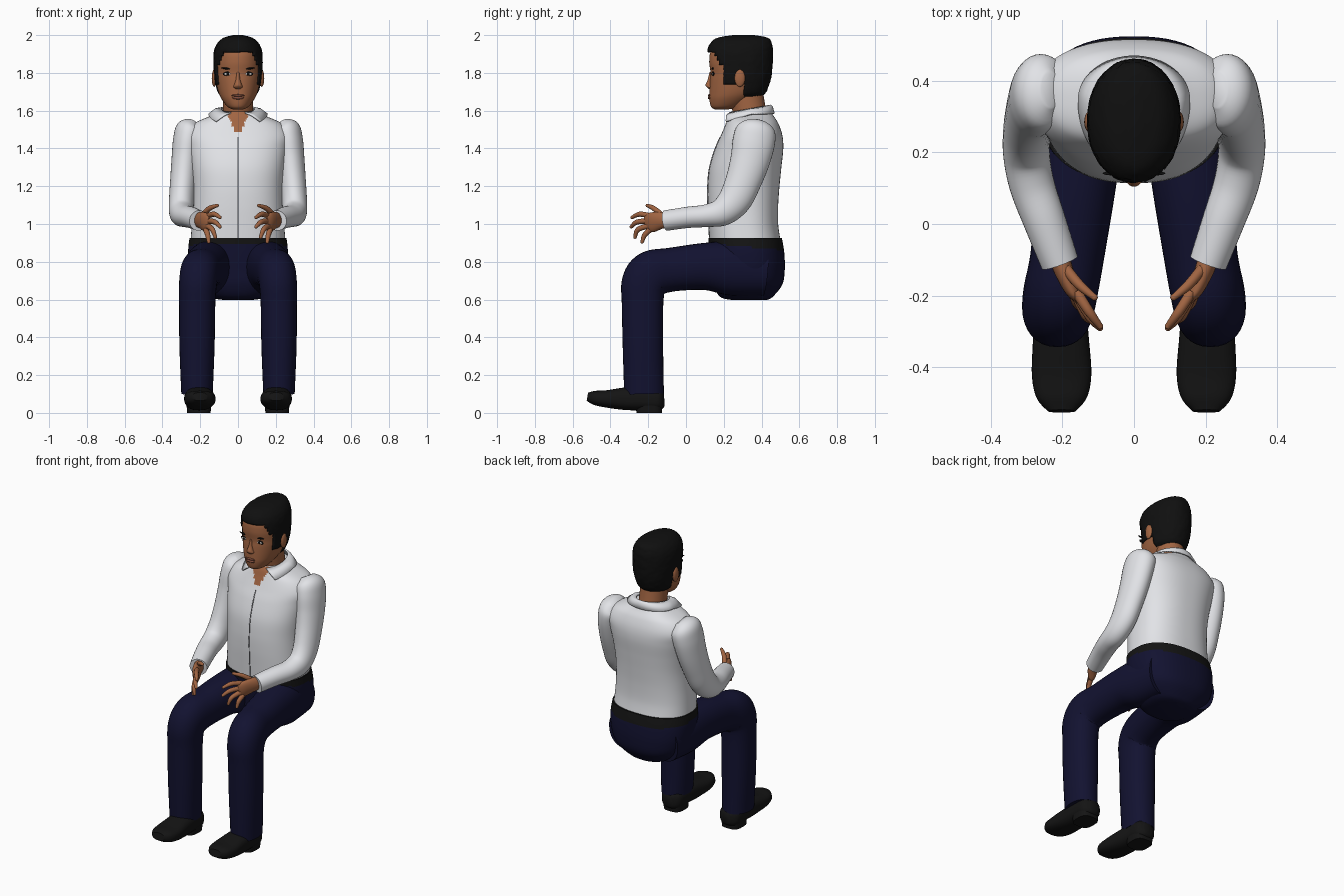
import bpy, bmesh, math, random
from mathutils import Vector
from mathutils.bvhtree import BVHTree

random.seed(4)
default_cube = bpy.data.objects.get("Cube")
if default_cube:
    bpy.data.objects.remove(default_cube, do_unlink=True)


def material(name, red, green, blue):
    mat = bpy.data.materials.new(name)
    mat.use_nodes = True
    mat.diffuse_color = (red, green, blue, 1)
    shader = mat.node_tree.nodes["Principled BSDF"]
    shader.inputs["Base Color"].default_value = (red, green, blue, 1)
    shader.inputs["Roughness"].default_value = 0.8
    return mat


shirt = material("white cloth", .76, .77, .8)
seam = material("grey seam", .2, .2, .22)
navy = material("navy cloth", .006, .006, .03)
black = material("black leather", .007, .007, .007)
hair_black = material("black hair", .005, .005, .005)
skin = material("brown skin", .36, .13, .055)
lip = material("dark lip", .22, .075, .045)
eye_white = material("eye white", .6, .57, .53)


def finish(name, bm, mats):
    """Turn a bmesh into a smooth shaded object."""
    bmesh.ops.recalc_face_normals(bm, faces=bm.faces)
    mesh = bpy.data.meshes.new(name)
    bm.to_mesh(mesh)
    bm.free()
    for mat in mats:
        mesh.materials.append(mat)
    mesh.shade_smooth()
    mesh.set_sharp_from_angle(angle=math.radians(50))
    obj = bpy.data.objects.new(name, mesh)
    bpy.context.collection.objects.link(obj)
    return obj


def smooth_path(rings, steps):
    """Catmull-Rom interpolation of every ring parameter."""
    pts = [rings[0]] + list(rings) + [rings[-1]]
    out = []
    for i in range(1, len(pts) - 2):
        for k in range(steps):
            t = k / steps
            out.append([b + .5 * t * (c - a + t * (2 * a - 5 * b + 4 * c - d + t * (3 * (b - c) + d - a)))
                        for a, b, c, d in zip(*pts[i - 1:i + 3])])
    return out + [list(rings[-1])]


def loft(name, rings, mats, level=False, power=2, segs=32, steps=6, side=1, rule=None, keep=None, rough=0):
    """Skin rings of (x, y, z, half width, half depth); rule paints, keep trims."""
    rows = smooth_path(rings, steps)
    centres = [Vector((r[0] * side, r[1], r[2])) for r in rows]
    bm = bmesh.new()
    loops = []
    for i, (c, r) in enumerate(zip(centres, rows)):
        across, deep = Vector((1, 0, 0)), Vector((0, 1, 0))
        if not level:
            tangent = (centres[min(i + 1, len(rows) - 1)] - centres[max(i - 1, 0)]).normalized()
            across = (across - tangent * across.dot(tangent)).normalized()
            deep = tangent.cross(across)
        loop = []
        for k in range(segs):
            a = math.tau * k / segs
            u, v = (math.copysign(abs(f) ** (2 / power), f) for f in (math.cos(a), math.sin(a)))
            grow = 1 + random.uniform(-rough, rough)
            loop.append(bm.verts.new(c + (across * u * r[3] + deep * v * r[4]) * grow))
        loops.append(loop)
    for low, high in zip(loops, loops[1:]):
        for k in range(segs):
            n = (k + 1) % segs
            bm.faces.new((low[k], low[n], high[n], high[k]))
    bm.faces.new(loops[0])
    bm.faces.new(loops[-1])
    for face in list(bm.faces):
        middle = face.calc_center_median()
        if keep and not keep(middle):
            bm.faces.remove(face)
        elif rule:
            face.material_index = rule(middle)
    return finish(name, bm, mats)


def stack(name, rows, mats, **options):
    """Loft level rings given as (height, front, back, half width)."""
    rings = [(0, (f + b) / 2, z, w, (b - f) / 2) for z, f, b, w in rows]
    return loft(name, rings, mats, level=True, **options)


def blob(name, place, size, mat, tilt=0):
    bm = bmesh.new()
    bmesh.ops.create_uvsphere(bm, u_segments=20, v_segments=12, radius=1)
    obj = finish(name, bm, [mat])
    obj.location, obj.scale, obj.rotation_euler = place, size, (0, tilt, 0)
    return obj


def front_finder(obj):
    """Return a function giving the frontmost y of a surface."""
    mesh = obj.data
    tree = BVHTree.FromPolygons([v.co for v in mesh.vertices], [p.vertices for p in mesh.polygons])
    return lambda x, z: tree.ray_cast(Vector((x, -2, z)), Vector((0, 1, 0)))[0].y


# Shirt body with an open neck
torso = stack("shirt_body", [
    (.915, .125, .5, .25), (1, .12, .488, .245), (1.1, .115, .488, .24), (1.2, .115, .495, .24),
    (1.3, .125, .505, .25), (1.4, .155, .515, .265), (1.47, .185, .51, .275),
    (1.53, .21, .49, .235), (1.57, .225, .465, .15), (1.595, .24, .45, .09)],
    [shirt, skin], power=2.4, segs=128, steps=8,
    rule=lambda p: int(p.y < .3 and abs(p.x) < (p.z - 1.46) * .48))
chest_y = front_finder(torso)
loft("shirt_placket", [(0, chest_y(0, z / 100), z / 100, .003, .003) for z in range(92, 147, 6)],
     [seam], level=True, segs=8)

# Collar wrapped around the neck, with pointed front flaps
bm = bmesh.new()
strip = []
for i in range(49):
    f = i / 48
    row = []
    for h in (0, .5, 1):
        start = .85 - .4 * h
        a = start + (math.tau - 2 * start) * f
        back = (1 - math.cos(a)) / 2
        lower = Vector((.157 * math.sin(a), .345 - (.205 if math.cos(a) > 0 else .125) * math.cos(a),
                        1.525 + .06 * min(1, 2 * back)))
        upper = Vector((.088 * math.sin(a), .335 - .115 * math.cos(a), 1.59 + .042 * back))
        row.append(bm.verts.new(lower.lerp(upper, h) + Vector((0, 0, .012 if h == .5 else 0))))
    strip.append(row)
for one, two in zip(strip, strip[1:]):
    for h in range(2):
        bm.faces.new((one[h], one[h + 1], two[h + 1], two[h]))
collar = finish("shirt_collar", bm, [shirt])
collar.modifiers.new("Thickness", "SOLIDIFY").thickness = .008

# Trouser seat with a dark waistband
stack("trouser_seat", [
    (.598, .24, .43, .08), (.615, .18, .46, .15), (.68, .145, .51, .225), (.76, .135, .523, .255),
    (.85, .125, .52, .264), (.925, .118, .508, .257)],
    [navy, black], power=2.4, segs=64, steps=8,
    rule=lambda p: int(p.z > .895 - (p.y - .12) * .08))

# Neck and head
loft("neck", [(0, .355, 1.5, .085, .09), (0, .335, 1.6, .08, .088), (0, .315, 1.71, .08, .09)], [skin])
head = stack("head", [
    (1.606, .155, .22, .025), (1.62, .133, .28, .055), (1.66, .124, .35, .086), (1.7, .124, .4, .104),
    (1.76, .127, .425, .117), (1.8, .13, .43, .121), (1.86, .123, .435, .121),
    (1.92, .135, .43, .11), (1.975, .2, .38, .055)], [skin], power=2.1, segs=48)
face_y = front_finder(head)


def hairline(p):
    if p.z > 1.905:
        return True
    if p.z > 1.84:
        return p.y > .15 + (1.905 - p.z) * .5
    return p.y > (.195 if p.z > 1.74 else .31)


hair = stack("hair", [
    (1.675, .17, .4, .088), (1.7, .13, .425, .11), (1.76, .12, .447, .124), (1.83, .118, .457, .129),
    (1.9, .114, .46, .129), (1.95, .125, .455, .114), (1.985, .165, .435, .078), (2, .25, .36, .025)],
    [hair_black], segs=72, power=2.1, keep=hairline, rough=.012)
hair.modifiers.new("Thickness", "SOLIDIFY").thickness = .012

# Facial features
stack("nose", [(1.805, .125, .15, .007), (1.765, .115, .15, .012), (1.738, .104, .15, .02),
               (1.725, .109, .15, .025), (1.714, .122, .15, .012)], [skin], segs=20)
blob("upper_lip", (0, face_y(0, 1.681), 1.681), (.036, .007, .006), lip)
blob("lower_lip", (0, face_y(0, 1.668), 1.668), (.031, .008, .008), lip)
for side, word in ((1, "left"), (-1, "right")):
    x = .054 * side
    y = face_y(x, 1.795)
    blob(word + "_eyelid", (x, y, 1.796), (.027, .006, .011), hair_black, .1 * side)
    blob(word + "_eye", (x, y - .003, 1.794), (.021, .005, .007), eye_white)
    blob(word + "_iris", (x, y - .005, 1.794), (.008, .005, .007), hair_black)
    blob(word + "_eyebrow", (x, face_y(x, 1.822), 1.822), (.034, .006, .005), hair_black, -.12 * side)
    blob(word + "_ear", (.126 * side, .285, 1.772), (.013, .028, .046), skin)

# Limbs, mirrored left and right
digits = {
    "index_finger": ((.16, -.19, 1.043), (.125, -.245, 1.052), (.095, -.285, 1.035)),
    "middle_finger": ((.157, -.2, 1.016), (.122, -.26, 1.01), (.095, -.29, .985)),
    "ring_finger": ((.16, -.2, .99), (.135, -.255, .97), (.12, -.27, .93)),
    "little_finger": ((.17, -.19, .97), (.16, -.22, .94), (.155, -.232, .905)),
    "thumb": ((.19, -.125, 1.045), (.152, -.17, 1.082), (.11, -.205, 1.098))}
for side, word in ((1, "left"), (-1, "right")):
    loft(word + "_sleeve", [
        (.232, .375, 1.54, .03, .05), (.25, .37, 1.505, .075, .1), (.266, .36, 1.44, .078, .112),
        (.278, .34, 1.34, .074, .105), (.289, .305, 1.23, .07, .095), (.298, .26, 1.13, .067, .088),
        (.3, .195, 1.066, .065, .075), (.285, .11, 1.044, .063, .06), (.25, .01, 1.035, .059, .056),
        (.207, -.108, 1.018, .053, .054)], [shirt], side=side)
    loft(word + "_palm", [
        (.215, -.07, 1.02, .03, .036), (.196, -.13, 1.02, .027, .045), (.17, -.185, 1.008, .021, .052),
        (.152, -.215, 1.003, .009, .036)], [skin], side=side, segs=24)
    for label, joints in digits.items():
        widths = (.015, .0135, .009)
        loft(word + "_" + label, [(*j, w, w) for j, w in zip(joints, widths)],
             [skin], side=side, segs=14, steps=5)
        x, y, z = joints[-1]
        blob(word + "_" + label + "_tip", (x * side, y, z), (.009, .009, .009), skin)
    loft(word + "_trouser_leg", [
        (.13, .42, .75, .115, .13), (.15, .25, .765, .118, .145), (.165, .1, .775, .113, .125),
        (.185, -.08, .758, .103, .116), (.203, -.18, .735, .103, .125), (.212, -.222, .68, .1, .12),
        (.216, -.23, .58, .096, .11), (.217, -.228, .35, .093, .107), (.217, -.222, .1, .083, .105)],
        [navy], side=side, power=2.2)
    loft(word + "_shoe", [
        (.207, -.115, .07, .03, .035), (.207, -.145, .07, .066, .058), (.207, -.23, .076, .073, .062),
        (.204, -.32, .075, .078, .06), (.202, -.42, .074, .083, .046), (.202, -.485, .08, .07, .037),
        (.202, -.522, .086, .038, .022)], [black], side=side, power=2.6)
    loft(word + "_shoe_heel", [(.207, -.195, 0, .062, .068), (.207, -.195, .05, .066, .07)],
         [black], side=side, level=True, power=3)
